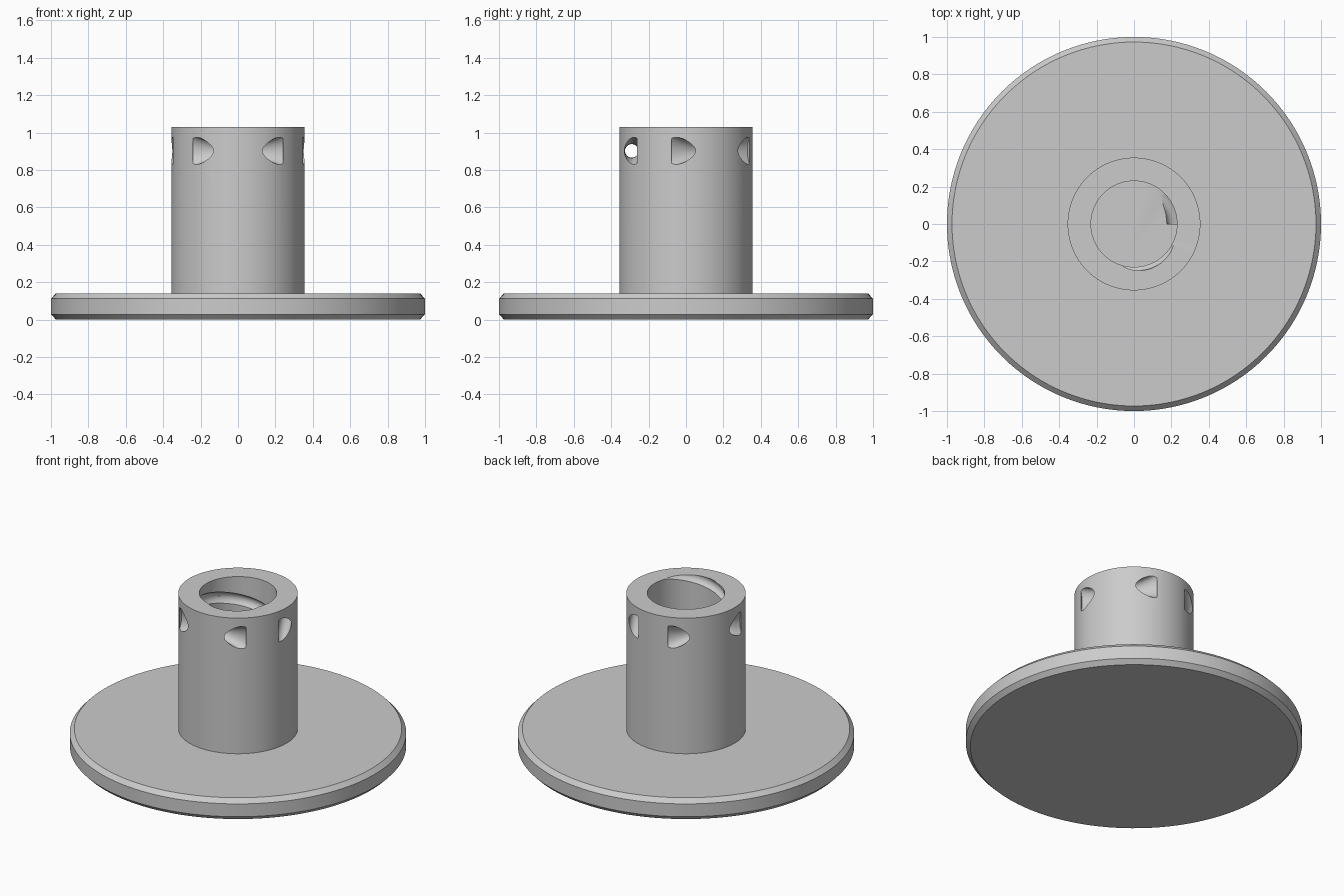
import bpy, bmesh
from math import sin, cos, pi, radians

if "Cube" in bpy.data.objects:
    bpy.data.objects.remove(bpy.data.objects["Cube"])

SEGS = 128
grey = bpy.data.materials.new("plain grey")
grey.diffuse_color = (0.6, 0.6, 0.6, 1)
grey.use_nodes = True
grey.node_tree.nodes["Principled BSDF"].inputs["Base Color"].default_value = grey.diffuse_color


def loft(name, rings, closed=False):
    """Skin a list of point rings; cap the ends unless the loop is closed."""
    bm = bmesh.new()
    loops = [[bm.verts.new(p) for p in ring] for ring in rings]
    n = len(loops[0])
    for i in range(len(loops) if closed else len(loops) - 1):
        a, b = loops[i], loops[(i + 1) % len(loops)]
        for j in range(n):
            k = (j + 1) % n
            bm.faces.new((a[j], a[k], b[k], b[j]))
    if not closed:
        bm.faces.new(loops[0])
        bm.faces.new(loops[-1])
    bmesh.ops.recalc_face_normals(bm, faces=bm.faces)
    mesh = bpy.data.meshes.new(name)
    bm.to_mesh(mesh)
    bm.free()
    mesh.materials.append(grey)
    obj = bpy.data.objects.new(name, mesh)
    bpy.context.collection.objects.link(obj)
    return obj


def circle(r, z):
    return [(r * cos(2 * pi * i / SEGS), r * sin(2 * pi * i / SEGS), z)
            for i in range(SEGS)]


# Chamfered disc, hollow collar and blind bore as one turned body
profile = [(0.973, 0), (1, 0.028), (1, 0.112), (0.973, 0.14), (0.355, 0.14),
           (0.355, 1.03), (0.23, 1.03), (0.23, 0.14)]
body = loft("flanged_collar", [circle(r, z) for r, z in profile])

cutters = []

# Helical groove climbing the bore wall and running out through the rim
PITCH, TURNS, STEPS = 0.316, 3, 64
groove = []
for i in range(TURNS * STEPS + 1):
    a = 2 * pi * i / STEPS
    ring = []
    for j in range(16):
        t = 2 * pi * (j + 0.5) / 16
        r = 0.215 + 0.04 * cos(t)
        ring.append((r * cos(a), r * sin(a),
                     0.138 + PITCH * i / STEPS + 0.04 * sin(t)))
    groove.append(ring)
cutters.append(loft("groove_cutter", groove))

# Three flared holes drilled along chords through the collar wall
for n in range(3):
    rot = radians(120 * n)
    rings = []
    for i in range(25):
        x = -0.36 + 0.03 * i
        wide = 0.036 + 0.014 * (x / 0.25) ** 2
        tall = 0.036 + 0.034 * (x / 0.205) ** 2
        ring = []
        for j in range(32):
            t = 2 * pi * j / 32
            y, z = -0.29 + wide * cos(t), 0.902 + tall * sin(t)
            ring.append((x * cos(rot) - y * sin(rot),
                         x * sin(rot) + y * cos(rot), z))
        rings.append(ring)
    # keep the flare only where it meets the wall
    cutters.append(loft("hole_cutter", rings[4:-4]))

for c in cutters:
    mod = body.modifiers.new("cut", 'BOOLEAN')
    mod.operation, mod.solver, mod.object = 'DIFFERENCE', 'EXACT', c

bpy.context.view_layer.objects.active = body
body.select_set(True)
for mod in list(body.modifiers):
    bpy.ops.object.modifier_apply(modifier=mod.name)
for c in cutters:
    bpy.data.objects.remove(c)

bpy.ops.object.shade_smooth_by_angle(angle=radians(30))
